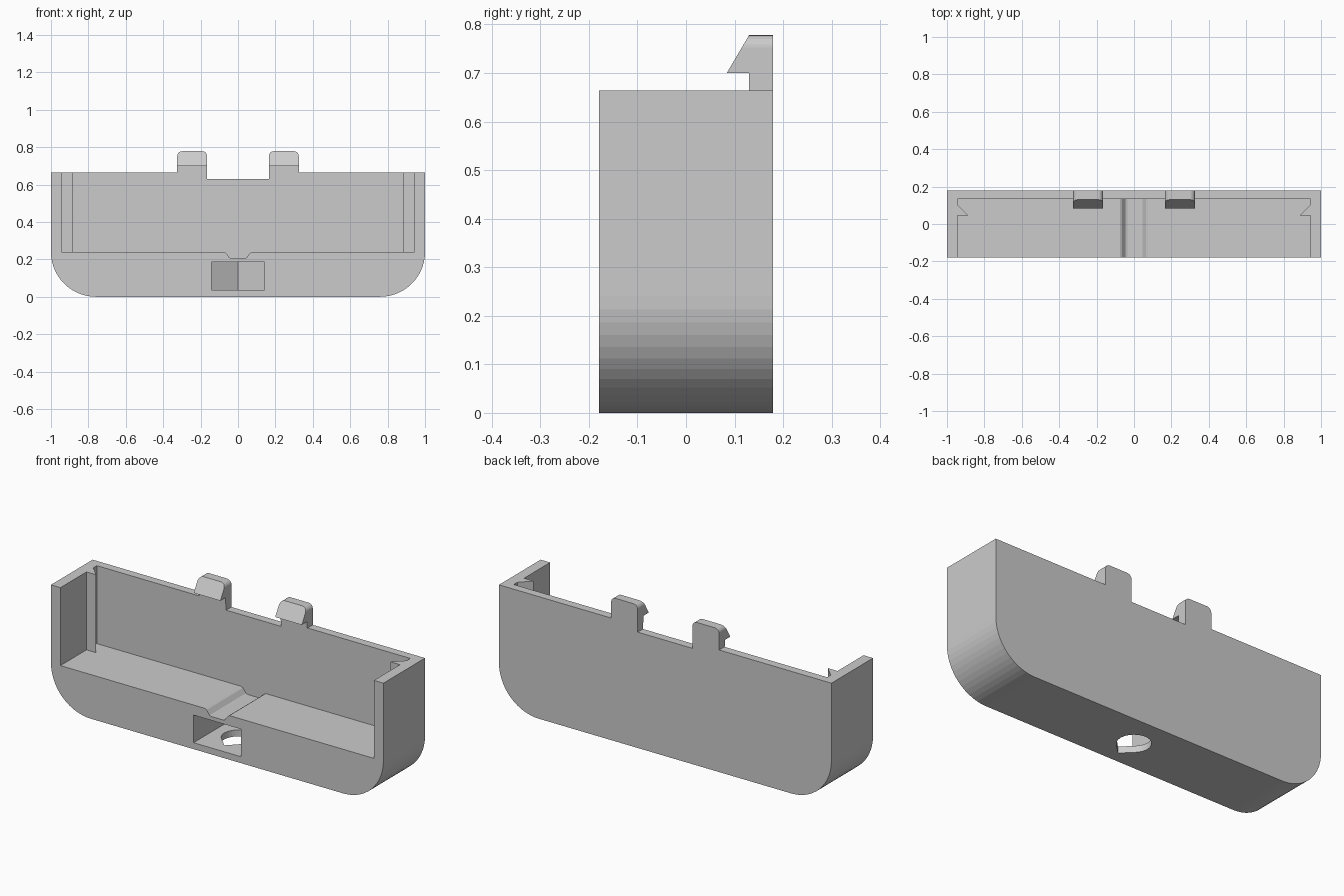
import bpy, bmesh
from math import sin, cos, pi, radians

if "Cube" in bpy.data.objects:
    bpy.data.objects.remove(bpy.data.objects["Cube"])

TO_3D = {
    'X': lambda p, d: (d, p[0], p[1]),   # profile in YZ
    'Y': lambda p, d: (p[0], d, p[1]),   # profile in XZ
    'Z': lambda p, d: (p[0], p[1], d),   # profile in XY
}


def prism(name, pts, axis, lo, hi):
    """Extrude a closed 2D profile along an axis."""
    bm = bmesh.new()
    a = [bm.verts.new(TO_3D[axis](p, lo)) for p in pts]
    b = [bm.verts.new(TO_3D[axis](p, hi)) for p in pts]
    bm.faces.new(a)
    bm.faces.new(b[::-1])
    n = len(pts)
    for i in range(n):
        j = (i + 1) % n
        bm.faces.new((a[i], b[i], b[j], a[j]))
    bmesh.ops.recalc_face_normals(bm, faces=bm.faces)
    me = bpy.data.meshes.new(name)
    bm.to_mesh(me)
    bm.free()
    ob = bpy.data.objects.new(name, me)
    bpy.context.collection.objects.link(ob)
    return ob


def boolean(target, tool, op='DIFFERENCE'):
    """Apply a boolean and remove the tool object."""
    tool.hide_render = True
    mod = target.modifiers.new('cut', 'BOOLEAN')
    mod.operation, mod.object, mod.solver = op, tool, 'EXACT'
    bpy.context.view_layer.objects.active = target
    bpy.ops.object.modifier_apply(modifier=mod.name)
    bpy.data.objects.remove(tool)


def arc(cx, cz, r, a0, a1, n):
    return [(cx + r * cos(radians(a0 + (a1 - a0) * i / n)),
             cz + r * sin(radians(a0 + (a1 - a0) * i / n))) for i in range(n + 1)]


def mirrored(half):
    """Close a right-hand half profile with its mirror image."""
    return half + [(-x, y) for x, y in reversed(half)]


D, TOP, WALL, FLOOR, R = 0.179, 0.664, 0.134, 0.24, 0.24

# Body block with rounded lower corners
body = prism('holder_body', mirrored(arc(1 - R, R, R, -90, 0, 14) + [(1, TOP)]), 'Y', -D, D)

# Open-front cavity, leaving wedge rails on the side walls
cavity = [(0.943, -0.4), (0.943, 0.045), (0.885, 0.045), (0.943, 0.103), (0.943, WALL)]
boolean(body, prism('cavity_cutter', mirrored(cavity), 'Z', FLOOR, 1))

# Shallow groove across the floor
groove = [(0.036, 0.206), (0.046, 0.210), (0.064, 0.234), (0.074, FLOOR), (0.074, 0.3)]
boolean(body, prism('groove_cutter', mirrored(groove), 'Y', -0.4, WALL))

# Lowered rim between the hooks
boolean(body, prism('rim_cutter', mirrored([(0.165, 0.63), (0.165, 1)]), 'Y', 0.0, 0.4))

# Nut pocket from the front, with a pointed hexagonal end
pocket = [(-0.142, -0.4), (0.142, -0.4), (0.142, 0.082), (0, 0.164), (-0.142, 0.082)]
boolean(body, prism('pocket_cutter', pocket, 'Z', 0.035, 0.185))

# Teardrop screw hole through the bottom
r = 0.083
boolean(body, prism('hole_cutter', arc(0, 0, r, -45, 225, 24) + [(0, -r * 2 ** 0.5)], 'Z', -0.2, 0.1))

# Two snap hooks with rounded top corners
side = [(D, TOP), (D, 0.778), (0.130, 0.778), (0.084, 0.70), (0.130, 0.70), (0.130, TOP)]
x0, x1, zt, cr = 0.165, 0.325, 0.778, 0.026
outline = ([(x0, 0.6), (x1, 0.6)] + arc(x1 - cr, zt - cr, cr, 0, 90, 6)
           + arc(x0 + cr, zt - cr, cr, 90, 180, 6))
for label, s in (('right', 1), ('left', -1)):
    hook = prism('snap_hook_' + label, side, 'X', s * x0, s * x1)
    boolean(hook, prism('hook_outline', [(s * x, z) for x, z in outline], 'Y', -0.1, 0.4), 'INTERSECT')
